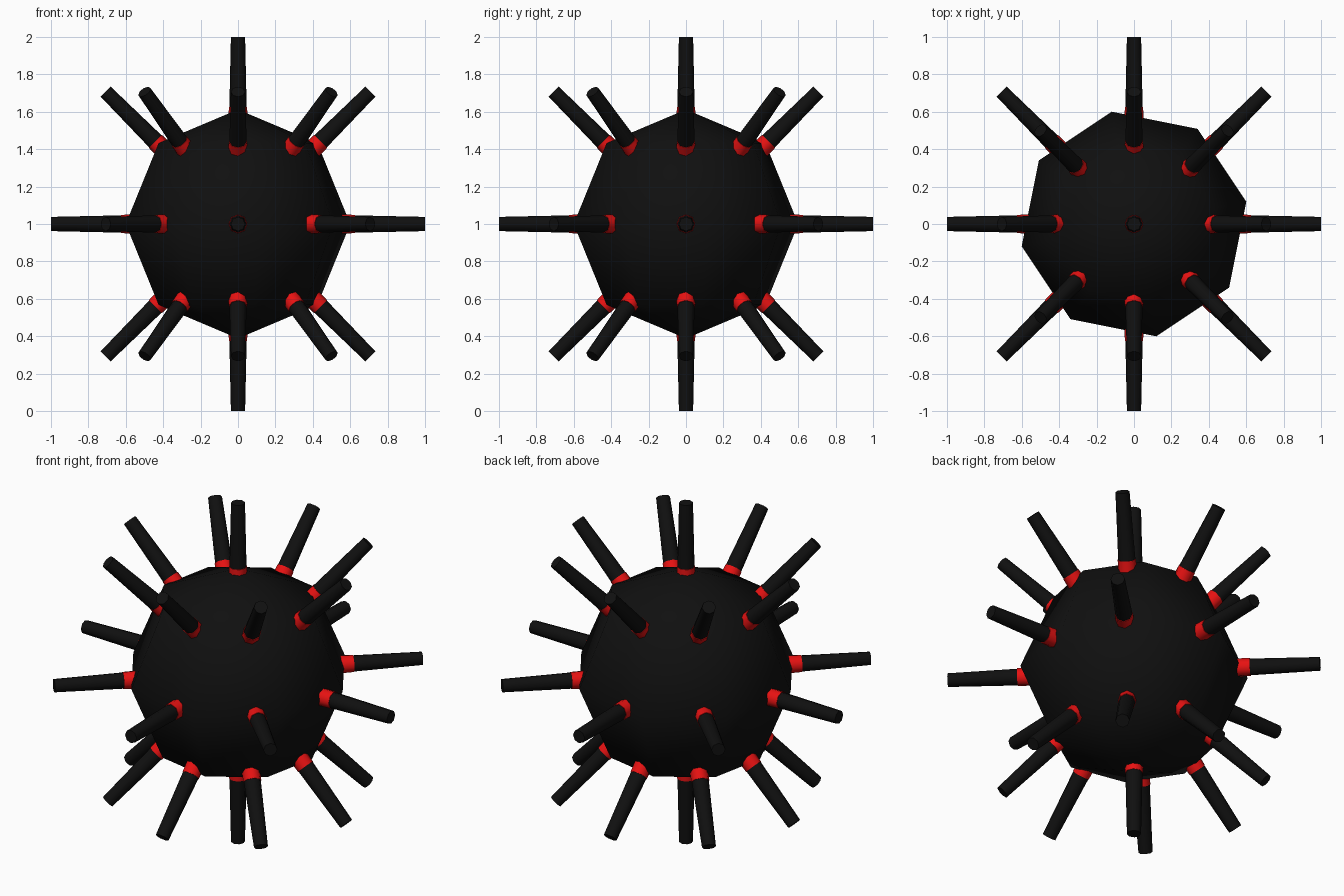
import bpy, bmesh, math
from mathutils import Vector, Matrix

if "Cube" in bpy.data.objects:
    bpy.data.objects.remove(bpy.data.objects["Cube"])

CENTRE = Vector((0, 0, 1))


def material(name, rgb):
    m = bpy.data.materials.new(name)
    m.diffuse_color = (*rgb, 1)
    m.use_nodes = True
    m.node_tree.nodes["Principled BSDF"].inputs["Base Color"].default_value = m.diffuse_color
    return m


BLACK = material("black", (0.005, 0.005, 0.005))
RED = material("red", (0.8, 0.006, 0.006))


def finish(name, bm, mat, angle):
    mesh = bpy.data.meshes.new(name)
    bm.to_mesh(mesh)
    bm.free()
    mesh.materials.append(mat)
    ob = bpy.data.objects.new(name, mesh)
    bpy.context.collection.objects.link(ob)
    bpy.ops.object.select_all(action='DESELECT')
    ob.select_set(True)
    bpy.context.view_layer.objects.active = ob
    bpy.ops.object.shade_smooth_by_angle(angle=math.radians(angle))
    return ob


def frustum(name, direction, r0, r1, start, end, mat):
    """Tapered eight-sided rod along a direction out of the body centre."""
    bm = bmesh.new()
    place = (Matrix.Translation(CENTRE + direction * (start + end) / 2)
             @ direction.to_track_quat('Z', 'Y').to_matrix().to_4x4())
    bmesh.ops.create_cone(bm, cap_ends=True, segments=8, radius1=r0,
                          radius2=r1, depth=end - start, matrix=place)
    finish(name, bm, mat, 50)


# Body: coarse smooth-shaded ball, turned a quarter of a segment
bm = bmesh.new()
bmesh.ops.create_uvsphere(
    bm, u_segments=8, v_segments=4, radius=0.612,
    matrix=Matrix.Translation(CENTRE) @ Matrix.Rotation(math.radians(11.25), 4, 'Z'))
finish("body", bm, BLACK, 80)

# Spike directions: both poles, then eight on each of three latitudes
directions = [Vector((0, 0, 1)), Vector((0, 0, -1))]
for lat in (-45, 0, 45):
    for k in range(8):
        a, t = math.radians(45 * k), math.radians(lat)
        directions.append(Vector((math.cos(t) * math.cos(a),
                                  math.cos(t) * math.sin(a), math.sin(t))))

# Spikes with red collars at the root
for i, d in enumerate(directions):
    frustum(f"spike_{i}", d, 0.049, 0.038, 0.5, 1.0, BLACK)
    frustum(f"collar_{i}", d, 0.052, 0.049, 0.5, 0.625, RED)
